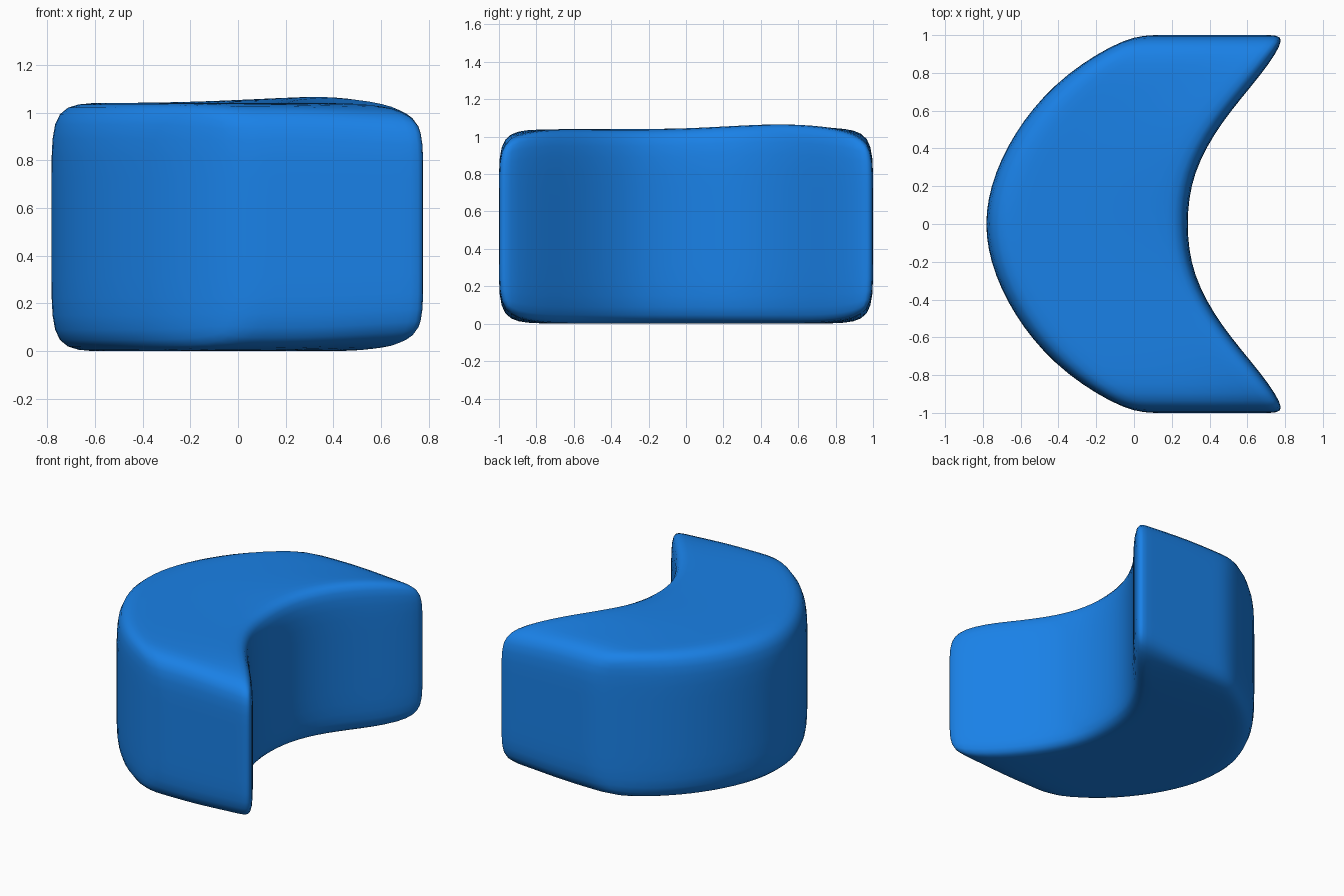
import bpy, bmesh, math

if "Cube" in bpy.data.objects:
    bpy.data.objects.remove(bpy.data.objects["Cube"])

# Half plan of the crescent: (y, outer x, inner x), mirrored in y
half = [(0, -0.80, 0.275), (0.27, -0.745, 0.305), (0.55, -0.595, 0.465),
        (0.80, -0.365, 0.685), (1.0, -0.03, 0.815)]
slices = [(-y, a, b) for y, a, b in half[:0:-1]] + half
across = [0, 0.2, 0.5, 0.88, 1]
levels = [0, 0.28, 0.76, 1.04]
NI, NJ, NK = len(across) - 1, len(slices) - 1, len(levels) - 1


def cage_point(i, j, k):
    y, outer, inner = slices[j]
    x = outer + (inner - outer) * across[i]
    z = levels[k]
    if k == NK:  # gentle swell on one arm of the top
        z += 0.036 * math.exp(-((x - 0.33) / 0.33) ** 2 - ((y - 0.5) / 0.35) ** 2)
    # The ends ease in towards mid height, most of all at the tips
    if j in (0, NJ) and k in (0, NK):
        ease = 0.055 if i >= 3 else 0.015
        z += ease if k == 0 else -ease
    return x, y, z


# Box-like control cage following the plan
bm = bmesh.new()
verts = {}


def vert(*key):
    if key not in verts:
        verts[key] = bm.verts.new(cage_point(*key))
    return verts[key]


def quad(*keys):
    bm.faces.new([vert(*key) for key in keys])


for i in range(NI):
    for j in range(NJ):
        for k in (0, NK):
            quad((i, j, k), (i + 1, j, k), (i + 1, j + 1, k), (i, j + 1, k))
    for k in range(NK):
        for j in (0, NJ):
            quad((i, j, k), (i + 1, j, k), (i + 1, j, k + 1), (i, j, k + 1))
for j in range(NJ):
    for k in range(NK):
        for i in (0, NI):
            quad((i, j, k), (i, j + 1, k), (i, j + 1, k + 1), (i, j, k + 1))
bmesh.ops.recalc_face_normals(bm, faces=bm.faces[:])
for f in bm.faces:
    f.smooth = True

mesh = bpy.data.meshes.new("crescent_cushion")
bm.to_mesh(mesh)
bm.free()
cushion = bpy.data.objects.new("crescent_cushion", mesh)
bpy.context.collection.objects.link(cushion)

# Soft rounded surface
sub = cushion.modifiers.new("rounding", 'SUBSURF')
sub.levels = sub.render_levels = 2

blue = bpy.data.materials.new("blue_fabric")
blue.diffuse_color = (0.01, 0.22, 0.8, 1)
blue.use_nodes = True
blue.node_tree.nodes["Principled BSDF"].inputs["Base Color"].default_value = blue.diffuse_color
mesh.materials.append(blue)
